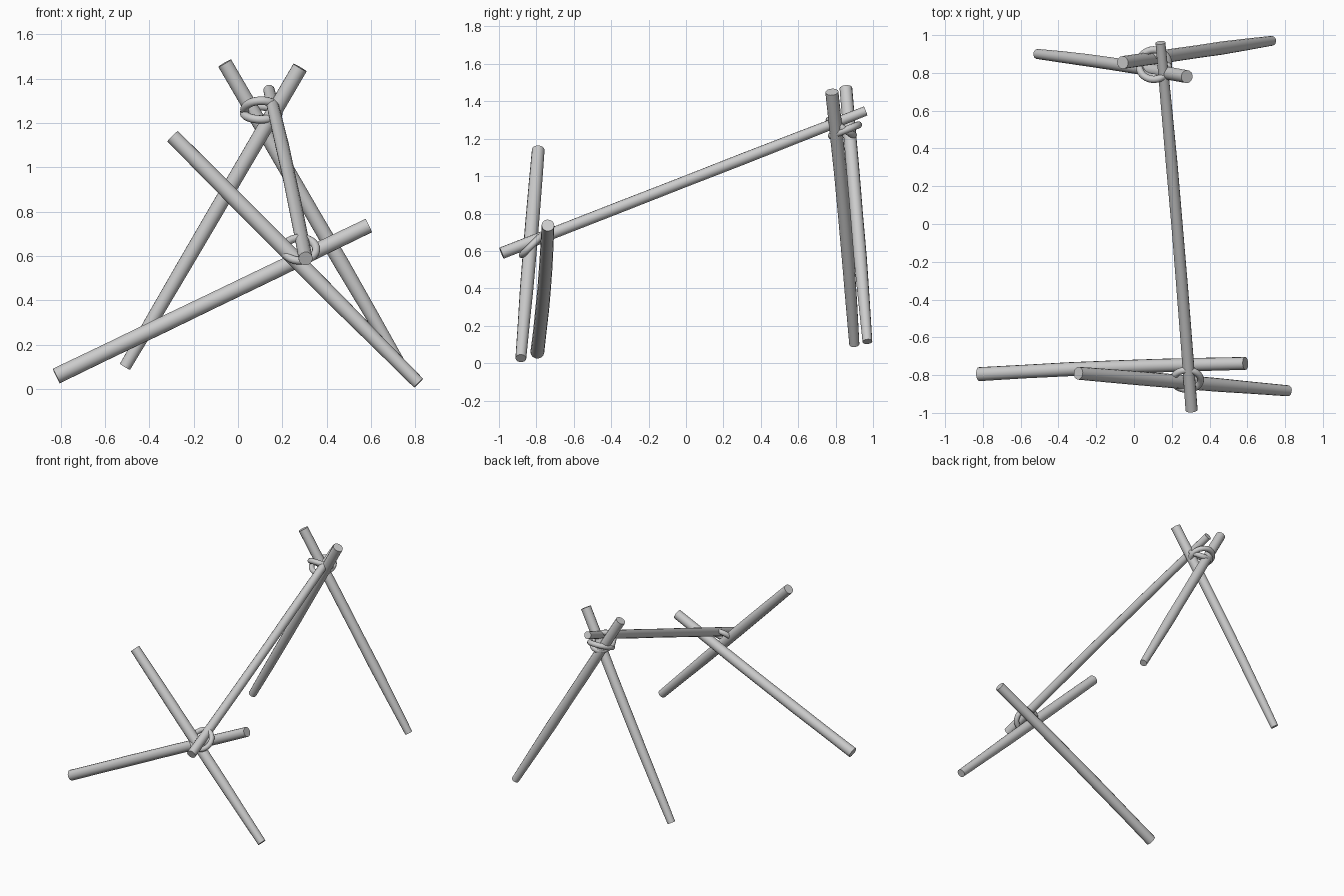
import bpy, bmesh, math
from mathutils import Vector

if "Cube" in bpy.data.objects:
    bpy.data.objects.remove(bpy.data.objects["Cube"])

SIDES = 14


def finish(name, bm, angle):
    bmesh.ops.recalc_face_normals(bm, faces=bm.faces)
    me = bpy.data.meshes.new(name)
    bm.to_mesh(me)
    bm.free()
    ob = bpy.data.objects.new(name, me)
    bpy.context.collection.objects.link(ob)
    bpy.ops.object.select_all(action='DESELECT')
    ob.select_set(True)
    bpy.context.view_layer.objects.active = ob
    bpy.ops.object.shade_smooth_by_angle(angle=math.radians(angle))
    return ob


def pole(name, start, end, radii, bow=(0, 0, 0)):
    """Hand-cut log: rings along a line, slightly bowed, with varying radius."""
    a, b, bow = Vector(start), Vector(end), Vector(bow)
    axis = (b - a).normalized()
    u = axis.orthogonal().normalized()
    v = axis.cross(u)
    bm = bmesh.new()
    rings = []
    for i, r in enumerate(radii):
        t = i / (len(radii) - 1)
        c = a.lerp(b, t) + bow * math.sin(math.pi * t)
        rings.append([bm.verts.new(c + r * (u * math.cos(k * math.tau / SIDES)
                                            + v * math.sin(k * math.tau / SIDES)))
                      for k in range(SIDES)])
    for p, q in zip(rings, rings[1:]):
        for k in range(SIDES):
            n = (k + 1) % SIDES
            bm.faces.new((p[k], p[n], q[n], q[k]))
    bm.faces.new(rings[0])
    bm.faces.new(rings[-1])
    return finish(name, bm, 40)


def lashing(name, center, tilt, major, minor, roll=0):
    """Rope ring, tilted about x so its back edge rises."""
    bpy.ops.mesh.primitive_torus_add(
        location=center, rotation=(math.radians(tilt), math.radians(roll), 0),
        major_radius=major, minor_radius=minor, major_segments=32, minor_segments=12)
    ob = bpy.context.object
    ob.name = name
    bpy.ops.object.shade_smooth_by_angle(angle=math.radians(60))


# Back pair of crossed legs
pole("back_leg_left", (-0.51, 0.90, 0.10), (0.28, 0.78, 1.45),
     (.027, .031, .033, .034, .034, .035, .035), (0, .008, 0))
pole("back_leg_right", (0.73, 0.97, 0.115), (-0.06, 0.855, 1.47),
     (.026, .031, .035, .034, .035, .034, .034))

# Front pair of crossed legs
pole("front_leg_left", (-0.82, -0.795, 0.058), (0.59, -0.738, 0.737),
     (.037, .036, .037, .036, .036, .035, .034), (0, .008, 0))
pole("front_leg_right", (0.815, -0.883, 0.026), (-0.295, -0.79, 1.14),
     (.029, .032, .036, .037, .037, .036, .034))

# Sloping ridge pole resting in both crossings
pole("ridge_pole", (0.305, -0.986, 0.588), (0.14, 0.96, 1.348),
     (.032, .031, .031, .030, .031, .029, .026), (.006, 0, 0))

# Rope lashings
lashing("back_lashing_lower", (0.105, 0.85, 1.245), 22, 0.078, 0.019)
lashing("back_lashing_upper", (0.105, 0.83, 1.26), -32, 0.076, 0.019)
lashing("front_lashing", (0.28, -0.825, 0.63), 45, 0.073, 0.018)
